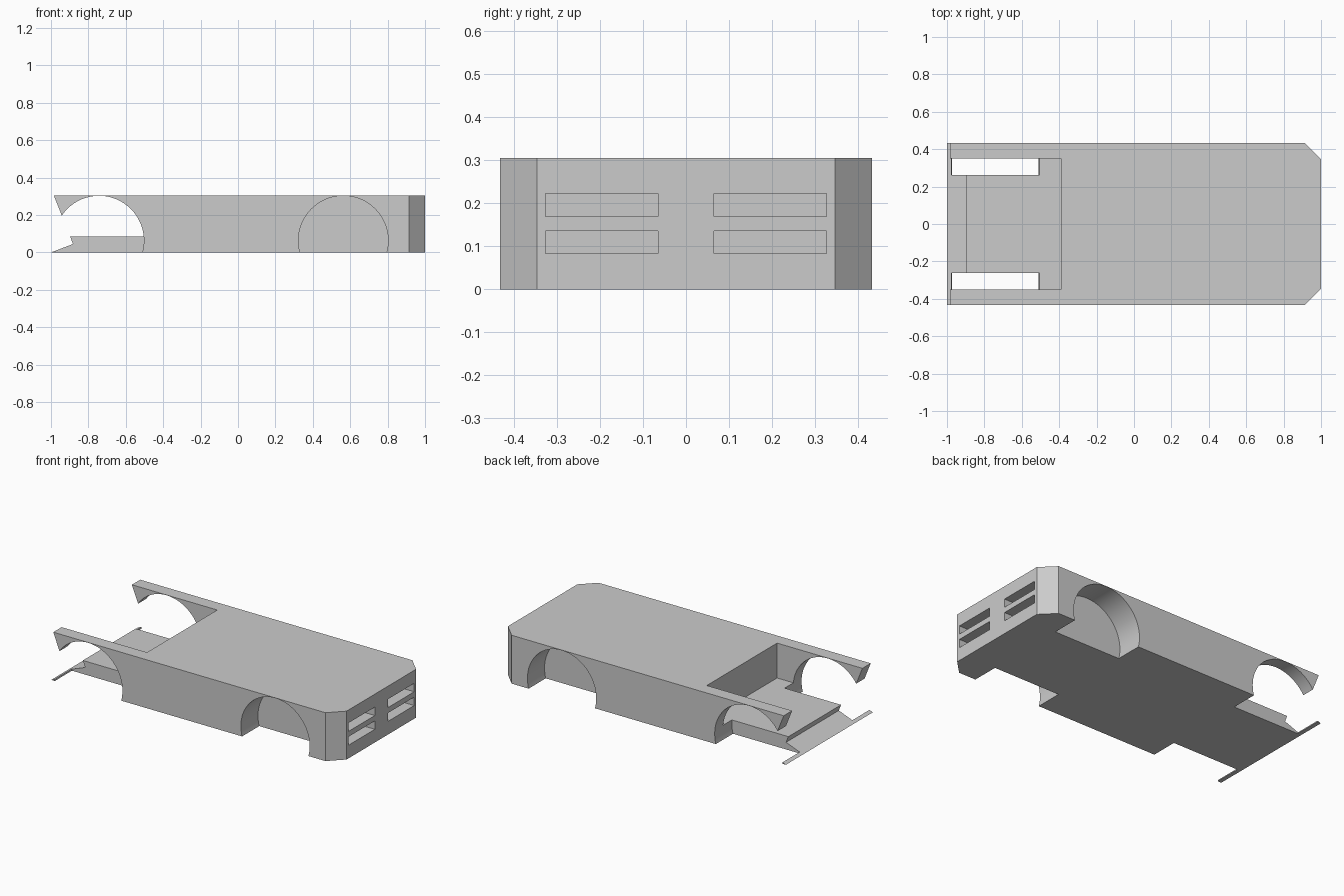
import bpy, bmesh, math
from mathutils import Matrix, Vector

cube = bpy.data.objects.get("Cube")
if cube:
    bpy.data.objects.remove(cube, do_unlink=True)

HEIGHT, HALF_WIDTH, INNER = 0.305, 0.433, 0.35

grey = bpy.data.materials.new("body grey")
grey.use_nodes = True
grey.diffuse_color = (0.6, 0.6, 0.6, 1)
grey.node_tree.nodes["Principled BSDF"].inputs["Base Color"].default_value = (0.6, 0.6, 0.6, 1)


def make_object(name, bm):
    bmesh.ops.recalc_face_normals(bm, faces=bm.faces)
    mesh = bpy.data.meshes.new(name)
    bm.to_mesh(mesh)
    bm.free()
    mesh.materials.append(grey)
    obj = bpy.data.objects.new(name, mesh)
    bpy.context.collection.objects.link(obj)
    return obj


def box(name, low, high):
    low, high = Vector(low), Vector(high)
    bm = bmesh.new()
    bmesh.ops.create_cube(bm, size=1, matrix=Matrix.Translation((low + high) / 2)
                          @ Matrix.Diagonal((high - low).to_4d()))
    return make_object(name, bm)


def wheel_cutter(x, side):
    bm = bmesh.new()
    place = Matrix.Translation((x, side * 0.3625, 0.063)) @ Matrix.Rotation(math.pi / 2, 4, "X")
    bmesh.ops.create_cone(bm, cap_ends=True, segments=64, radius1=0.24, radius2=0.24,
                          depth=0.2, matrix=place)
    return make_object("wheel_cutter", bm)


# Body: side profile with a notched rear, extruded across the width
bm = bmesh.new()
profile = [(-1, 0), (1, 0), (1, HEIGHT), (-0.985, HEIGHT), (-0.882, 0.045)]
face = bm.faces.new([bm.verts.new((x, -HALF_WIDTH, z)) for x, z in profile])
extruded = bmesh.ops.extrude_face_region(bm, geom=[face])["geom"]
bmesh.ops.translate(bm, vec=(0, 2 * HALF_WIDTH, 0),
                    verts=[v for v in extruded if isinstance(v, bmesh.types.BMVert)])
# Chamfered upright corners at the grille end
corners = [e for e in bm.edges if all(v.co.x > 0.99 for v in e.verts)
           and abs(e.verts[0].co.z - e.verts[1].co.z) > 0.1]
bmesh.ops.bevel(bm, geom=corners, offset=0.087, segments=1, affect="EDGES")
body = make_object("car_body", bm)

# Cutters: open bed, wheel arches and grille slots
cutters = [box("bed_cutter", (-1.2, -INNER, 0.085), (-0.39, INNER, 0.5))]
for side in (-1, 1):
    cutters += [wheel_cutter(x, side) for x in (-0.743, 0.563)]
    y_low, y_high = sorted((side * 0.065, side * 0.327))
    for z in (0.083, 0.17):
        cutters.append(box("slot_cutter", (0.915, y_low, z), (1.1, y_high, z + 0.053)))

bpy.ops.object.select_all(action="DESELECT")
bpy.context.view_layer.objects.active = body
body.select_set(True)
for cutter in cutters:
    cutter.hide_render = True
    mod = body.modifiers.new("cut", "BOOLEAN")
    mod.operation = "DIFFERENCE"
    mod.solver = "EXACT"
    mod.object = cutter
    bpy.ops.object.modifier_apply(modifier=mod.name)
    bpy.data.objects.remove(cutter, do_unlink=True)

bpy.ops.object.shade_smooth_by_angle(angle=math.radians(30))
